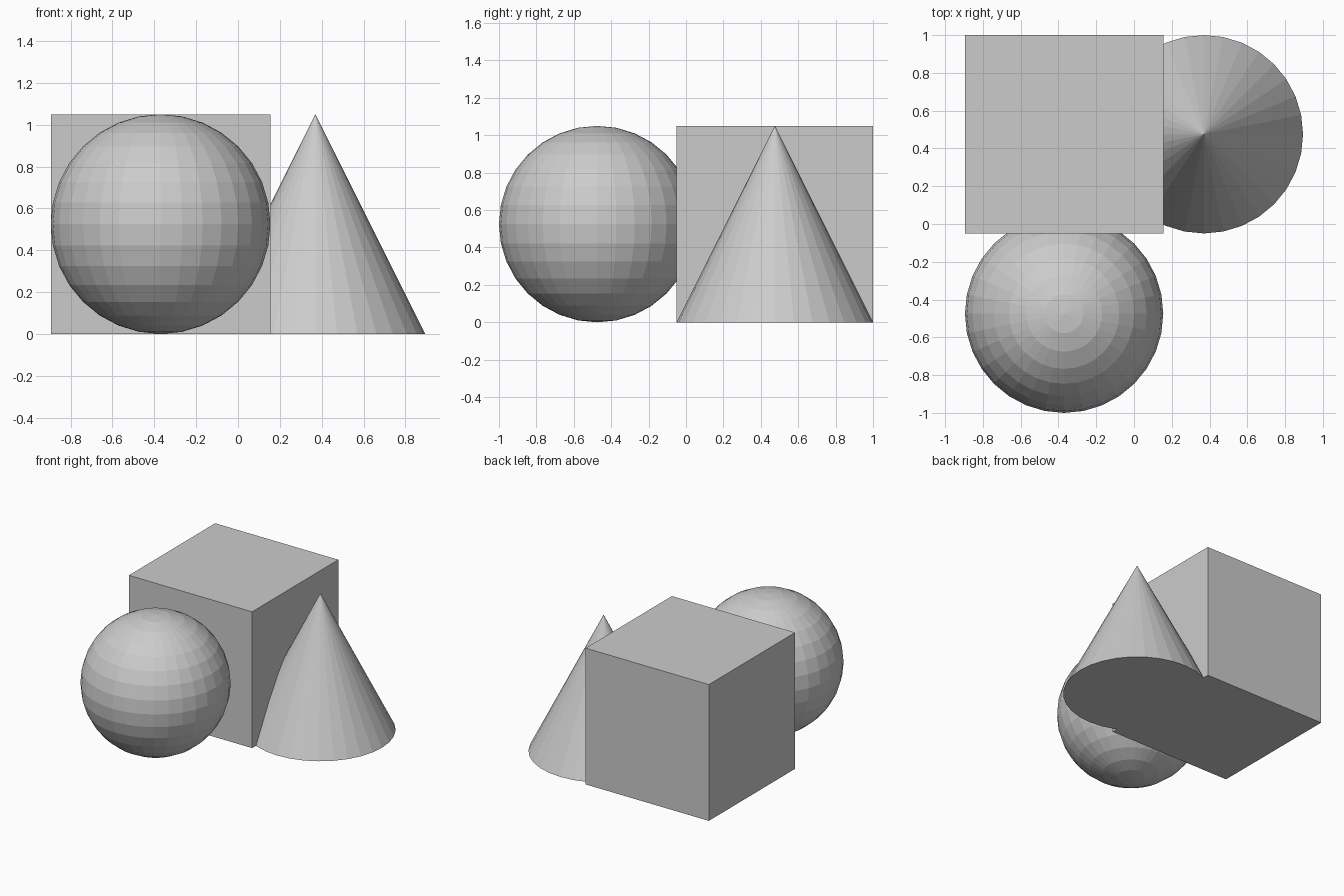
import bpy

if "Cube" in bpy.data.objects:
    bpy.data.objects.remove(bpy.data.objects["Cube"])

SIZE = 1.05          # shared height and width of all three solids
R = SIZE / 2
X, Y = 0.37, 0.475   # centre offsets

grey = bpy.data.materials.new("light_grey")
grey.diffuse_color = (0.6, 0.6, 0.6, 1)
grey.use_nodes = True
grey.node_tree.nodes["Principled BSDF"].inputs["Base Color"].default_value = grey.diffuse_color


def finish(name):
    """Name the new solid and colour it."""
    obj = bpy.context.object
    obj.name = name
    obj.data.materials.append(grey)


# Box at the back left
bpy.ops.mesh.primitive_cube_add(size=SIZE, location=(-X, Y, R))
finish("box")

# Faceted ball at the front left
bpy.ops.mesh.primitive_uv_sphere_add(segments=32, ring_count=16, radius=R,
                                     location=(-X, -Y, R))
finish("ball")

# Faceted cone at the back right, cutting into the box
bpy.ops.mesh.primitive_cone_add(vertices=32, radius1=R, radius2=0, depth=SIZE,
                                location=(X, Y, R))
finish("cone")
